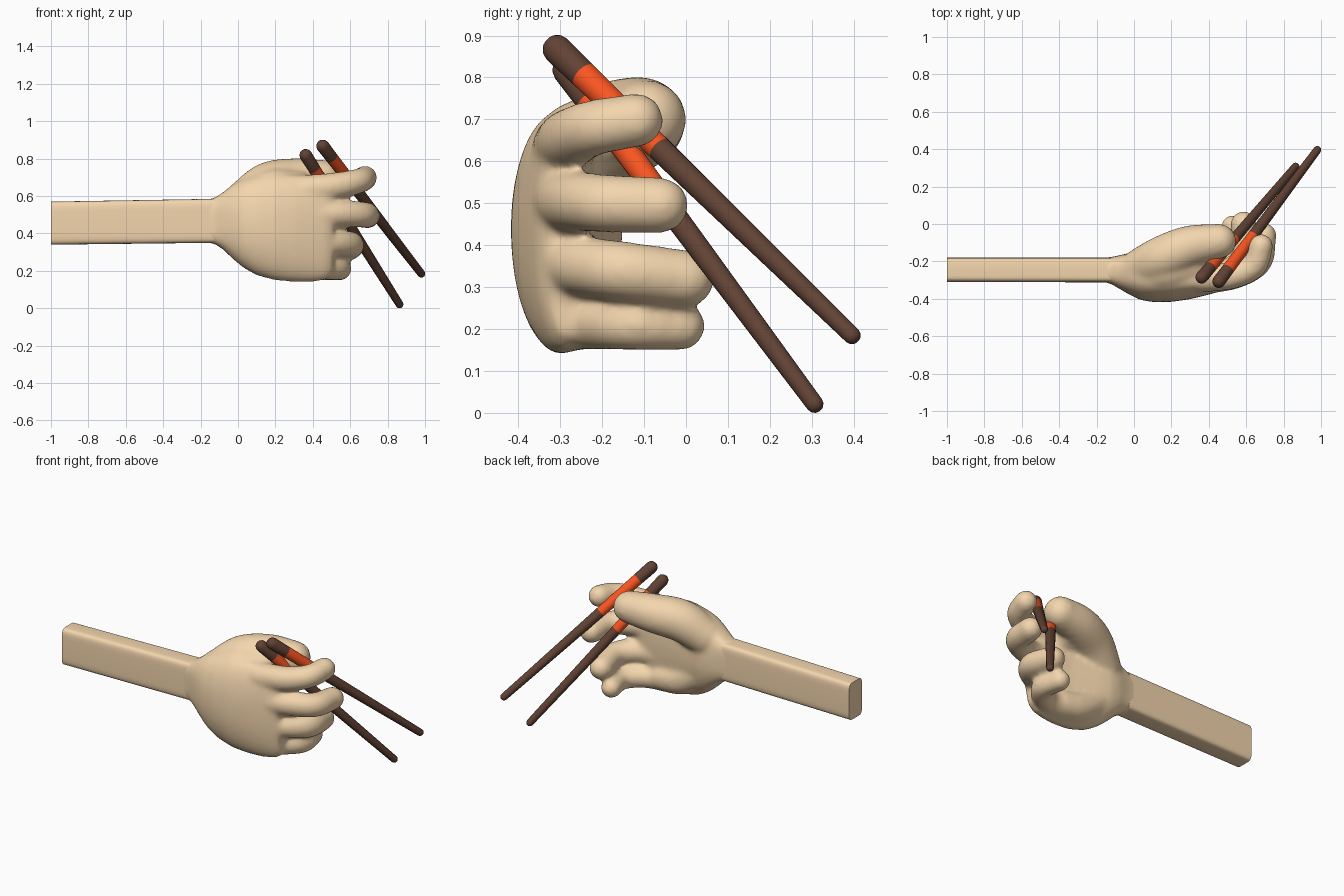
import bpy, bmesh, math
from mathutils import Vector, Matrix

if "Cube" in bpy.data.objects:
    bpy.data.objects.remove(bpy.data.objects["Cube"])


def material(name, rgb):
    m = bpy.data.materials.new(name)
    m.diffuse_color = (*rgb, 1)
    m.use_nodes = True
    m.node_tree.nodes["Principled BSDF"].inputs["Base Color"].default_value = m.diffuse_color
    return m


SKIN = material("skin", (0.90, 0.67, 0.42))
BROWN = material("dark_wood", (0.12, 0.055, 0.035))
ORANGE = material("orange_band", (0.95, 0.09, 0.015))


def finish(bm, name, mats):
    bmesh.ops.recalc_face_normals(bm, faces=bm.faces)
    me = bpy.data.meshes.new(name)
    bm.to_mesh(me)
    bm.free()
    ob = bpy.data.objects.new(name, me)
    bpy.context.collection.objects.link(ob)
    for m in mats:
        me.materials.append(m)
    return ob


def smooth(ob, angle=40):
    bpy.ops.object.select_all(action='DESELECT')
    ob.select_set(True)
    bpy.context.view_layer.objects.active = ob
    bpy.ops.object.shade_smooth_by_angle(angle=math.radians(angle))


def loft(bm, rings):
    """Bridge rings of points and cap both ends; returns faces per span."""
    vs = [[bm.verts.new(p) for p in r] for r in rings]
    n = len(vs[0])
    spans = [[bm.faces.new((a[i], a[(i + 1) % n], b[(i + 1) % n], b[i])) for i in range(n)]
             for a, b in zip(vs, vs[1:])]
    bm.faces.new(vs[0][::-1])
    bm.faces.new(vs[-1])
    return spans


def section(x, y0, y1, z0, z1, power, n=48):
    """Superellipse across the arm at x."""
    pts = []
    for i in range(n):
        a = 2 * math.pi * i / n
        c, s = math.cos(a), math.sin(a)
        pts.append((x,
                    (y0 + y1) / 2 + (y1 - y0) / 2 * math.copysign(abs(c) ** (2 / power), c),
                    (z0 + z1) / 2 + (z1 - z0) / 2 * math.copysign(abs(s) ** (2 / power), s)))
    return pts


def sausage(bm, pts, steps=9):
    """Closely spaced spheres along a smooth path of (x, y, z, radius)."""
    p = [Vector(q) for q in pts]
    p = [2 * p[0] - p[1]] + p + [2 * p[-1] - p[-2]]
    for a, b, c, d in zip(p, p[1:], p[2:], p[3:]):
        for k in range(steps + 1):
            t = k / steps
            v = 0.5 * (2 * b + (c - a) * t + (2 * a - 5 * b + 4 * c - d) * t * t
                       + (3 * b - a - 3 * c + d) * t ** 3)
            bmesh.ops.create_icosphere(bm, subdivisions=3, radius=v[3],
                                       matrix=Matrix.Translation(v.to_3d()))


# Forearm: rounded box
bm = bmesh.new()
loft(bm, [section(-1.0, -0.31, -0.18, 0.34, 0.57, 6),
          section(-0.12, -0.312, -0.18, 0.35, 0.585, 6)])
smooth(finish(bm, "forearm", [SKIN]), 50)

# Palm: lofted sections from wrist to knuckles
bm = bmesh.new()
loft(bm, [section(*s) for s in (
    (-0.18, -0.308, -0.182, 0.352, 0.58, 5),
    (-0.13, -0.316, -0.178, 0.347, 0.587, 4),
    (-0.08, -0.345, -0.168, 0.315, 0.62, 3),
    (-0.03, -0.375, -0.155, 0.265, 0.66, 2.4),
    (0.03, -0.405, -0.15, 0.215, 0.69, 2.2),
    (0.10, -0.418, -0.16, 0.175, 0.71, 2.1),
    (0.20, -0.417, -0.18, 0.148, 0.72, 2.1),
    (0.30, -0.402, -0.20, 0.14, 0.715, 2.1),
    (0.40, -0.378, -0.21, 0.14, 0.71, 2.2),
    (0.47, -0.358, -0.22, 0.15, 0.70, 2.2),
    (0.51, -0.335, -0.235, 0.18, 0.68, 2.2))])

# Curled fingers: index, middle, ring, little
for path in (
    ((0.36, -0.29, 0.635, 0.078), (0.53, -0.275, 0.655, 0.073), (0.645, -0.22, 0.68, 0.068),
     (0.68, -0.118, 0.698, 0.066)),
    ((0.36, -0.30, 0.50, 0.078), (0.54, -0.275, 0.505, 0.073), (0.668, -0.20, 0.50, 0.071),
     (0.695, -0.06, 0.495, 0.068)),
    ((0.34, -0.29, 0.36, 0.078), (0.50, -0.26, 0.352, 0.073), (0.60, -0.16, 0.34, 0.072),
     (0.585, 0.0, 0.32, 0.07)),
    ((0.30, -0.26, 0.225, 0.075), (0.44, -0.235, 0.217, 0.068), (0.54, -0.14, 0.212, 0.064),
     (0.525, -0.012, 0.207, 0.06)),
    # Thumb with its fleshy base
    ((0.04, -0.235, 0.58, 0.11), (0.16, -0.18, 0.66, 0.122), (0.30, -0.12, 0.69, 0.113),
     (0.455, -0.092, 0.70, 0.094)),
    # Flesh bridging the thumb and the index knuckle
    ((0.06, -0.27, 0.60, 0.09), (0.18, -0.255, 0.645, 0.10), (0.32, -0.22, 0.65, 0.085)),
    # Heel of the palm on the little-finger side
    ((0.06, -0.255, 0.34, 0.09), (0.20, -0.25, 0.26, 0.09), (0.32, -0.25, 0.235, 0.08)),
):
    sausage(bm, path)
hand = finish(bm, "hand", [SKIN])
rm = hand.modifiers.new("fuse", 'REMESH')
rm.mode = 'VOXEL'
rm.voxel_size = 0.011
rm.use_smooth_shade = True
sm = hand.modifiers.new("soften", 'SMOOTH')
sm.factor = 0.5
sm.iterations = 24


# Chopsticks: tapered rods with an orange band
def chopstick(name, top, tip, r0, r1):
    top, tip = Vector(top), Vector(tip)
    axis = tip - top
    length = axis.length
    rot = axis.to_track_quat('Z', 'Y')
    prof = [(r0 * (1 - math.cos(a)), r0 * math.sin(a)) for a in (0.3, 0.7, 1.1, math.pi / 2)]
    prof += [(length * f, r0 + (r1 - r0) * f) for f in (0.115, 0.36)]
    prof += [(length - r1 * (1 - math.cos(a)), r1 * math.sin(a))
             for a in (math.pi / 2, 1.1, 0.7, 0.3)]
    bm = bmesh.new()
    spans = loft(bm, [[top + rot @ Vector((r * math.cos(i * math.pi / 12),
                                           r * math.sin(i * math.pi / 12), h))
                       for i in range(24)] for h, r in prof])
    for f in spans[4]:
        f.material_index = 1
    smooth(finish(bm, name, [BROWN, ORANGE]), 50)


chopstick("upper_chopstick", (0.437, -0.329, 0.888), (0.99, 0.409, 0.172), 0.035, 0.021)
chopstick("lower_chopstick", (0.347, -0.303, 0.842), (0.873, 0.318, 0.006), 0.034, 0.021)
